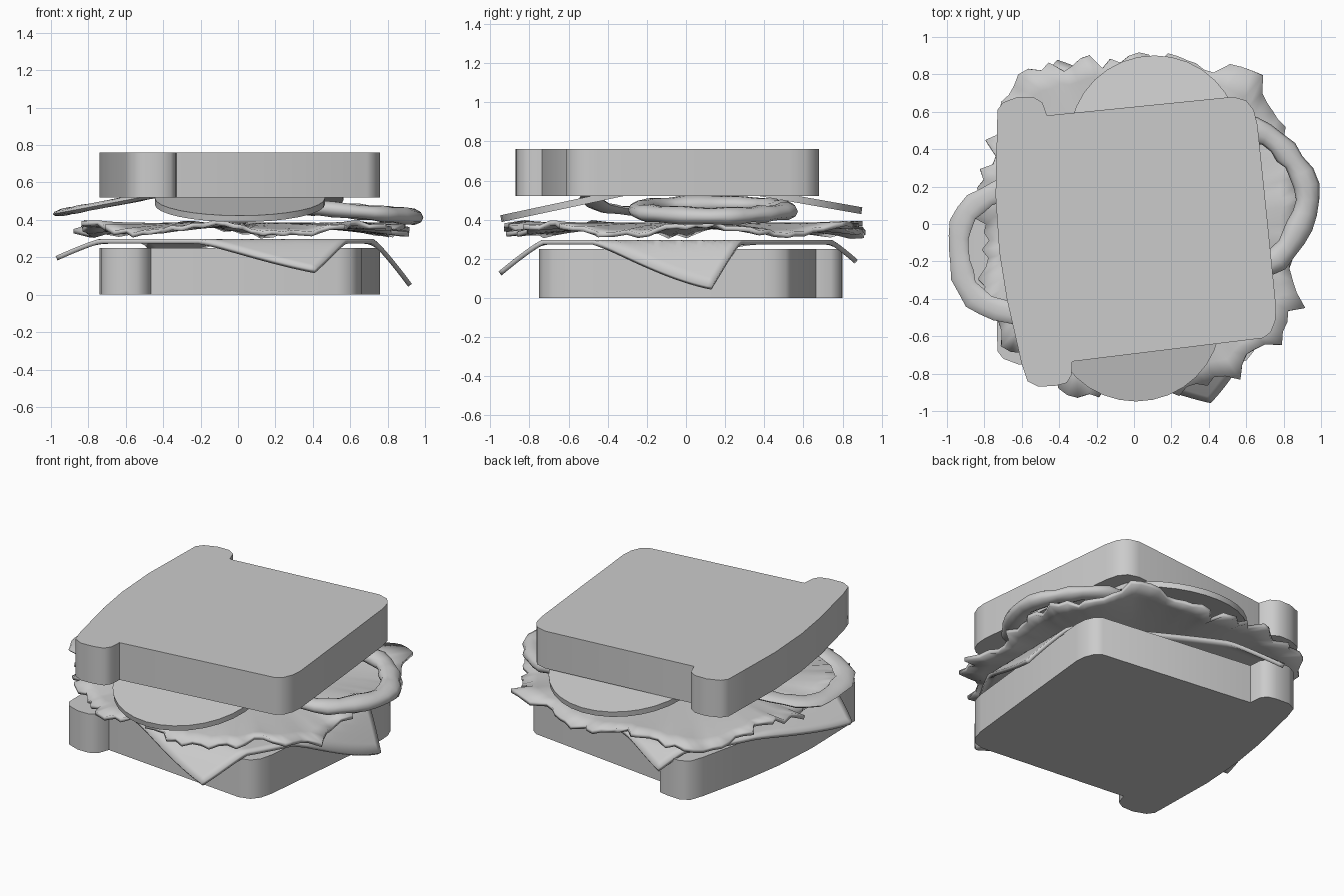
import bpy, bmesh, math, random
from mathutils import Vector, Matrix

if "Cube" in bpy.data.objects:
    bpy.data.objects.remove(bpy.data.objects["Cube"])

random.seed(4)


def add_object(name, bm, thickness=0, offset=0, angle=35):
    bmesh.ops.recalc_face_normals(bm, faces=bm.faces)
    me = bpy.data.meshes.new(name)
    bm.to_mesh(me)
    bm.free()
    ob = bpy.data.objects.new(name, me)
    bpy.context.collection.objects.link(ob)
    if thickness:
        mod = ob.modifiers.new("thickness", 'SOLIDIFY')
        mod.thickness, mod.offset = thickness, offset
    bpy.ops.object.select_all(action='DESELECT')
    ob.select_set(True)
    bpy.context.view_layer.objects.active = ob
    bpy.ops.object.shade_smooth_by_angle(angle=math.radians(angle))
    return ob


# Bread slices: one loaf outline, the lower slice is flipped in y
OUTLINE = [(-.73, .61), (-.70, .65), (-.62, .68), (-.54, .68), (-.49, .65), (-.465, .58),
           (.53, .68), (.60, .66), (.64, .61), (.66, .53), (.71, .05), (.76, -.45),
           (.755, -.52), (.73, -.58), (.69, -.61), (-.33, -.735), (-.335, -.81),
           (-.36, -.85), (-.42, -.865), (-.51, -.87), (-.57, -.84), (-.60, -.75),
           (-.68, -.40), (-.72, -.15), (-.74, .15)]


def bread(name, z0, z1, flip):
    bm = bmesh.new()
    vs = [bm.verts.new((x, -y - .07 if flip else y, z0)) for x, y in OUTLINE]
    face = bm.faces.new(vs)
    ext = bmesh.ops.extrude_face_region(bm, geom=[face])
    top = [v for v in ext['geom'] if isinstance(v, bmesh.types.BMVert)]
    bmesh.ops.translate(bm, verts=top, vec=(0, 0, z1 - z0))
    add_object(name, bm, angle=50)


bread("bottom_bread", 0, .25, True)
bread("top_bread", .52, .76, False)


# Cheese: square sheet lying on the bread, corners folding down past its edges
def cheese():
    # corner: x, y, drop, outward axis, where the fold starts
    corners = {(1, -1): (.41, -.95, .16, (0, -1), .73), (1, 1): (.92, .13, .235, (1, 0), .72),
               (-1, 1): (-.41, .87, .10, (0, 1), .74), (-1, -1): (-.97, -.30, .09, (-1, 0), .74)}
    bm = bmesh.new()
    bmesh.ops.create_grid(bm, x_segments=48, y_segments=48, size=1)
    for v in bm.verts:
        u, w = v.co.x, v.co.y
        p = Vector((0, 0))
        for (a, b), (x, y, *_) in corners.items():
            p += (1 + a * u) * (1 + b * w) / 4 * Vector((x, y))
        p *= 1 + .10 * (max(abs(u), abs(w)) ** 4 - (u * w) ** 2)   # bulged sides
        drop = 0
        for x, y, d, axis, start in corners.values():
            over = max(0, p.dot(Vector(axis)) - start)
            drop += d * (over / (Vector((x, y)).dot(Vector(axis)) - start)) ** 1.15
        v.co = (p.x, p.y, .285 - drop)
    add_object("cheese", bm, .025)


cheese()


# Lettuce: frilly domed leaf, ragged at the rim
def lettuce():
    rings, seg = 9, 110
    rag = [random.uniform(-.05, .05) for _ in range(seg)]
    lift = [random.uniform(-.012, .012) for _ in range(seg)]
    bm = bmesh.new()
    prev, centre = None, bm.verts.new((0, 0, .375))
    for i in range(1, rings + 1):
        t = i / rings
        row = []
        for j in range(seg):
            a = 2 * math.pi * j / seg
            c, s = math.cos(a), math.sin(a)
            r = (abs(c / (.89 if c > 0 else .82)) ** 3 + abs(s / .88) ** 3) ** (-1 / 3)
            r = r * t + (rag[j] + .02 * math.sin(9 * a)) * t ** 10
            z = .375 - .025 * t * t + t ** 3 * .026 * math.sin(7 * a + 1) + lift[j] * t ** 6
            row.append(bm.verts.new((r * c, r * s, z)))
        for j in range(seg):
            k = (j + 1) % seg
            if prev:
                bm.faces.new((prev[j], row[j], row[k], prev[k]))
            else:
                bm.faces.new((centre, row[j], row[k]))
        prev = row
    add_object("lettuce", bm, .025)


lettuce()


# Tomato slices: thin discs sloping down toward the outside
def tomato(name, loc, radius, tilt):
    bm = bmesh.new()
    mat = Matrix.Translation(loc) @ Matrix.Rotation(math.radians(tilt), 4, 'X')
    bmesh.ops.create_cone(bm, cap_ends=True, segments=32, radius1=radius,
                          radius2=radius, depth=.035, matrix=mat)
    add_object(name, bm)


tomato("front_tomato", (.01, -.50, .50), .455, 12)
tomato("back_tomato", (.11, .45, .525), .455, -10)


# Onion rings: uneven tubes, tilted outward
def onion(name, cx, cy, rx, ry, z, slope, tube, height):
    bm = bmesh.new()
    n, m = 32, 10
    rows = []
    for i in range(n):
        a = 2 * math.pi * i / n
        wob = 1 + .03 * math.sin(5 * a + 1)
        k = 1 + random.uniform(-.15, .15)
        row = []
        for j in range(m):
            b = 2 * math.pi * j / m
            d = tube * k * math.cos(b)
            x = (rx * wob + d) * math.cos(a)
            y = (ry * wob + d) * math.sin(a)
            row.append(bm.verts.new((cx + x, cy + y, z + slope * x + height * k * math.sin(b))))
        rows.append(row)
    for i in range(n):
        for j in range(m):
            p, q = rows[i], rows[(i + 1) % n]
            bm.faces.new((p[j], q[j], q[(j + 1) % m], p[(j + 1) % m]))
    add_object(name, bm, angle=60)


onion("right_onion_ring", .575, .13, .345, .37, .45, -.09, .063, .042)
onion("left_onion_ring", -.60, -.14, .345, .35, .505, .19, .06, .02)
